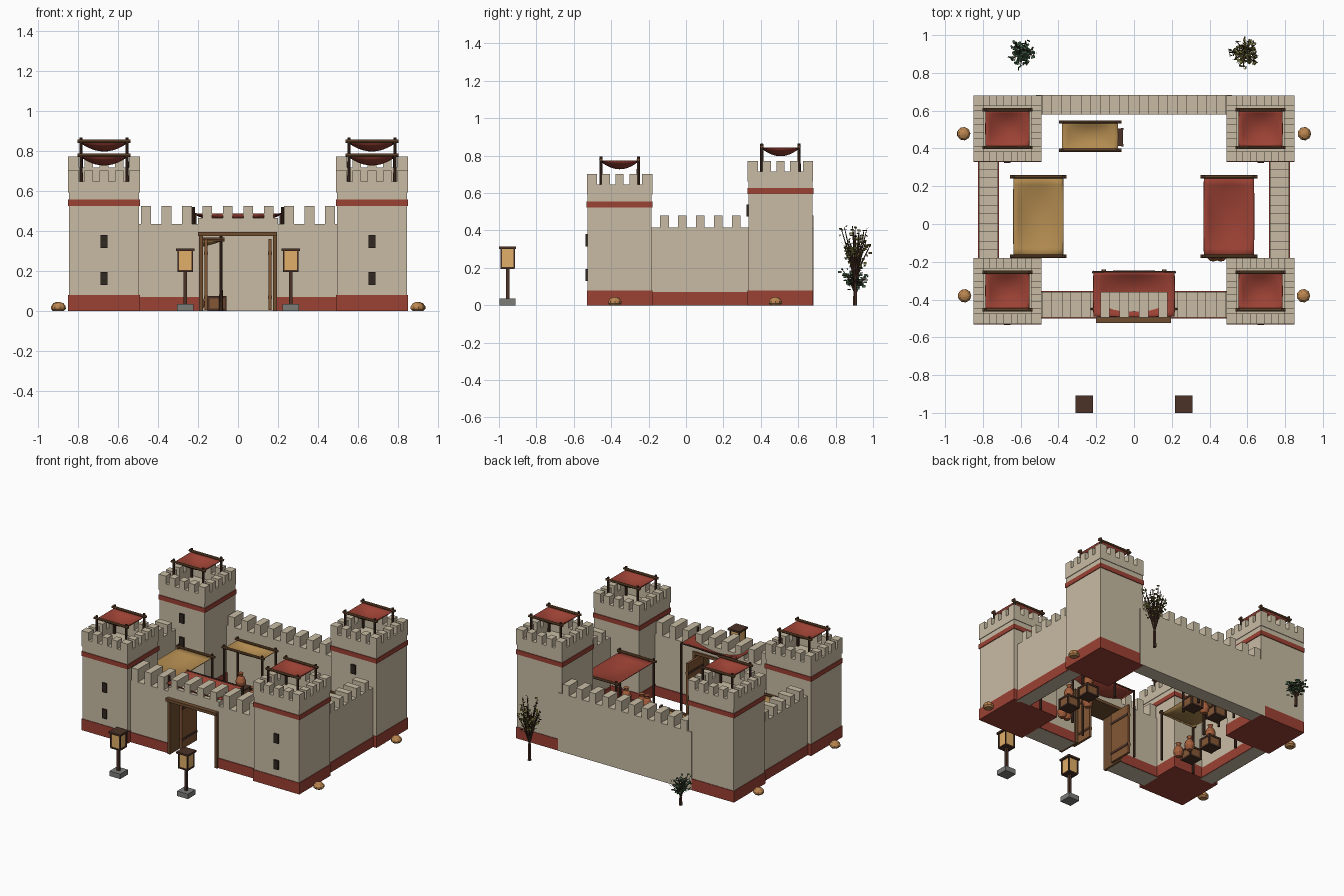
import bpy, bmesh, math, random
from mathutils import Vector, Matrix

if "Cube" in bpy.data.objects:
    bpy.data.objects.remove(bpy.data.objects["Cube"])
random.seed(4)

def mat(name, r, g, b):
    m = bpy.data.materials.new(name)
    m.diffuse_color = (r, g, b, 1)
    m.use_nodes = True
    m.node_tree.nodes["Principled BSDF"].inputs["Base Color"].default_value = m.diffuse_color
    return m

STONE = mat("sandstone", .58, .50, .37)
RED = mat("red_paint", .33, .053, .034)
WOOD = mat("dark_wood", .07, .032, .02)
BEAM = mat("beam_wood", .16, .075, .03)
DOOR = mat("door_wood", .23, .095, .035)
OCHRE = mat("ochre_cloth", .45, .26, .08)
CLAY = mat("clay", .38, .115, .045)
STRAW = mat("straw", .5, .24, .08)
GLOW = mat("lantern_paper", .75, .43, .14)
GREY = mat("grey_stone", .2, .2, .19)
DARK = mat("slit_dark", .03, .02, .015)
GREEN = mat("green_leaf", .045, .10, .05)
OLIVE = mat("olive_leaf", .15, .14, .035)

def finish(name, bm, m):
    me = bpy.data.meshes.new(name)
    bm.to_mesh(me)
    bm.free()
    ob = bpy.data.objects.new(name, me)
    bpy.context.collection.objects.link(ob)
    me.materials.append(m)
    return ob

def boxes(name, m, items):
    """one object from boxes given as x0,x1,y0,y1,z0,z1"""
    bm = bmesh.new()
    for x0, x1, y0, y1, z0, z1 in items:
        bmesh.ops.create_cube(bm, size=1, matrix=Matrix.Translation(((x0+x1)/2, (y0+y1)/2, (z0+z1)/2))
                              @ Matrix.Diagonal((abs(x1-x0), y1-y0, z1-z0, 1)))
    return finish(name, bm, m)

def rods(name, m, items, n=8):
    """tapered rods given as start, end, r0, r1"""
    bm = bmesh.new()
    for a, b, r0, r1 in items:
        a, b = Vector(a), Vector(b)
        d = b - a
        bmesh.ops.create_cone(bm, cap_ends=True, segments=n, radius1=r0, radius2=r1, depth=d.length,
            matrix=Matrix.Translation((a+b)/2) @ d.to_track_quat('Z', 'Y').to_matrix().to_4x4())
    return finish(name, bm, m)

def lathe(name, m, prof, loc, n=12):
    bm = bmesh.new()
    rings = [[bm.verts.new((loc[0]+r*math.cos(2*math.pi*i/n), loc[1]+r*math.sin(2*math.pi*i/n), loc[2]+z))
              for i in range(n)] for r, z in prof]
    for p, q in zip(rings, rings[1:]):
        for i in range(n):
            bm.faces.new((p[i], p[(i+1) % n], q[(i+1) % n], q[i]))
    bm.faces.new(rings[0][::-1])
    bm.faces.new(rings[-1])
    return finish(name, bm, m)

def cloth(name, m, x0, x1, y0, y1, z, sag, n=10):
    """sheet hung by its edges, sagging in the middle"""
    bm = bmesh.new()
    bmesh.ops.create_grid(bm, x_segments=n, y_segments=n, size=1)
    for v in bm.verts:
        u, w = v.co.x, v.co.y
        v.co = ((x0+x1)/2 + u*(x1-x0)/2, (y0+y1)/2 + w*(y1-y0)/2, z - sag*(1-u*u)*(1-w*w))
    for f in bm.faces:
        f.smooth = True
    ob = finish(name, bm, m)
    s = ob.modifiers.new("thickness", 'SOLIDIFY')
    s.thickness = .005

def canopy(name, m, x0, x1, y0, y1, zb, zt, sag):
    """four posts, two rails along x and a hanging cloth"""
    rods(name+"_posts", WOOD, [((x, y, zb), (x, y, zt), .009, .008) for x in (x0, x1) for y in (y0, y1)])
    rods(name+"_rails", BEAM, [((x0-.018, y, zt-.018), (x1+.018, y, zt-.018), .009, .009) for y in (y0, y1)])
    cloth(name+"_cloth", m, x0, x1, y0, y1, zt-.022, sag)

# corner towers
HX, HY = .18, .175
def tower(name, cx, cy, lift, slits):
    def blk(g, z0, z1):
        return (cx-HX+g, cx+HX-g, cy-HY+g, cy+HY-g, z0, z1)
    b = .524 + lift
    boxes(name+"_base", RED, [blk(0, 0, .08)])
    boxes(name+"_body", STONE, [blk(.004, .002, b+.07)])
    boxes(name+"_band", RED, [blk(-.001, b, b+.032)])
    z0, z1, z2, t = b+.068, b+.122, b+.178, .055
    ring = [(cx-HX, cx+HX, cy-HY, cy-HY+t, z0, z1), (cx-HX, cx+HX, cy+HY-t, cy+HY, z0, z1),
            (cx-HX, cx-HX+t, cy-HY+t, cy+HY-t, z0, z1), (cx+HX-t, cx+HX, cy-HY+t, cy+HY-t, z0, z1)]
    for i in range(5):
        for j in range(5):
            if i in (0, 4) or j in (0, 4):
                hx = .0275 if i in (0, 4) else .022
                hy = .0275 if j in (0, 4) else .022
                mx, my = cx + (i-2)*(HX-.0275)/2, cy + (j-2)*(HY-.0275)/2
                ring.append((mx-hx, mx+hx, my-hy, my+hy, z1, z2))
    boxes(name+"_parapet", STONE, ring)
    boxes(name+"_slits", DARK, [(cx-.017, cx+.017, cy-HY-.006, cy-HY+.02, z, z+.065) for z in slits])
    canopy(name+"_canopy", RED, cx-.115, cx+.115, cy-.1, cy+.1, b+.06, b+.272, .042)

for s, side in ((-1, "left"), (1, "right")):
    tower("front_tower_"+side, s*.67, -.355, 0, (.13, .315))
    tower("back_tower_"+side, s*.67, .505, .07, (.31, .475))

# curtain walls with solid merlons
def merlons(c0, c1, n, w):
    return [(c0+(c1-c0)*i/(n-1)-w/2, c0+(c1-c0)*i/(n-1)+w/2) for i in range(n)]

F0, F1 = -.495, -.36
boxes("front_wall", STONE, [(-.5, -.19, F0, F1, 0, .435), (.19, .5, F0, F1, 0, .435), (-.19, .19, F0, F1, .385, .435),
                            (-.2, .2, F0, F1, .435, .465)])
boxes("front_wall_merlons", STONE, [(a, b, F0, F1, .435, .525) for a, b in merlons(-.46, .46, 10, .049)])
boxes("front_wall_base", RED, [(s*.19, s*.5, F0-.006, F1+.006, .001, .07) for s in (-1, 1)])
boxes("back_wall", STONE, [(-.52, .52, .58, .682, 0, .41)])
boxes("back_wall_merlons", STONE, [(a, b, .58, .682, .41, .48) for a, b in merlons(-.46, .46, 10, .05)])
for s, side in ((-1, "left"), (1, "right")):
    xa, xb = sorted((s*.72, s*.82))
    boxes("side_wall_"+side, STONE, [(xa, xb, -.2, .35, 0, .415)])
    boxes("side_wall_merlons_"+side, STONE, [(xa, xb, a, b, .415, .48) for a, b in merlons(-.115, .268, 5, .046)])
    boxes("side_wall_base_"+side, RED, [(xa-.005, xb+.005, -.2, .35, .001, .07)])

# gate frame, open doors and awning
boxes("gate_frame", BEAM, [(-.195, -.175, -.51, -.35, 0, .38), (.175, .195, -.51, -.35, 0, .38),
                           (-.2, .195, -.525, -.35, .375, .395)])
for s, side in ((-1, "left"), (1, "right")):
    boxes("gate_door_"+side, DOOR, [(s*.16-.008, s*.16+.008, -.41, -.24, .005, .36)])
    boxes("door_straps_"+side, WOOD, [(s*.16-.011, s*.16+.011, -.41, -.24, z, z+.018) for z in (.06, .28)])
rods("awning_posts", WOOD, [((s*.222, y, .36), (s*.222, y, .52), .008, .007) for s in (-1, 1) for y in (-.45,)]
     + [((s*.215, -.255, 0), (s*.215, -.255, .49), .008, .007) for s in (-1, 1)])
rods("awning_rail", WOOD, [((-.215, -.253, .483), (.215, -.253, .483), .005, .005)])
cloth("awning_cloth", RED, -.215, .215, -.49, -.25, .486, .055)

# market stalls
canopy("left_stall", OCHRE, -.638, -.375, -.17, .25, 0, .365, .04)
canopy("right_stall", RED, .37, .635, -.17, .25, 0, .365, .04)
canopy("back_stall", OCHRE, -.38, -.085, .39, .54, 0, .375, .03)

def crate(name, x, y, w, d, h):
    boxes(name, DOOR, [(x-w/2, x+w/2, y-d/2, y+d/2, .006, h-.008)])
    boxes(name+"_trim", WOOD, [(x-w/2-.004, x+w/2+.004, y-d/2-.004, y+d/2+.004, z, z+.012) for z in (0, h-.012)]
          + [(x+i*w/2-.006, x+i*w/2+.006, y+j*d/2-.006, y+j*d/2+.006, 0, h) for i in (-1, 1) for j in (-1, 1)])

POT = [(.018, 0), (.032, .022), (.034, .042), (.024, .066), (.013, .078), (.014, .09), (.019, .097)]
for n, (x, y) in enumerate([(-.105, .46), (-.3, .46), (-.52, -.05), (-.52, .14), (.5, -.05), (.5, .14)]):
    crate("crate_%d" % n, x, y, .085, .085, .075)
for n, (x, y, z) in enumerate([(-.2, .46, 0), (-.3, .46, .075), (-.43, -.07, 0), (-.43, .04, 0), (-.52, .14, .075),
                               (.42, -.165, 0), (.46, -.165, 0), (.5, -.05, .075), (.42, .04, 0), (.5, .14, .075)]):
    lathe("clay_pot_%d" % n, CLAY, POT, (x, y, z))

# woven baskets outside the towers
for n, (x, y) in enumerate([(-.902, .478), (.902, .478), (-.897, -.38), (.897, -.38)]):
    lathe("basket_%d" % n, STRAW, [(.026, 0), (.036, .01), (.035, .023), (.024, .038), (.008, .044)], (x, y, 0), 9)

# lantern posts
for s, side in ((-1, "left"), (1, "right")):
    x, y = s*.264, -.954
    boxes("lantern_foot_"+side, GREY, [(x-.042, x+.042, y-.042, y+.042, 0, .035)])
    boxes("lantern_post_"+side, WOOD, [(x-.009, x+.009, y-.009, y+.009, .03, .2)])
    boxes("lantern_light_"+side, GLOW, [(x-.033, x+.033, y-.033, y+.033, .203, .3)])
    boxes("lantern_frame_"+side, WOOD, [(x-.046, x+.046, y-.046, y+.046, .3, .313), (x-.038, x+.038, y-.038, y+.038, .195, .204)]
          + [(x+i*.035-.004, x+i*.035+.004, y+j*.035-.004, y+j*.035+.004, .2, .302) for i in (-1, 1) for j in (-1, 1)])

# shrubs: fanned branches carrying small leaves
def shrub(name, m, x, y, trunk, top, r, count, leaves):
    c = Vector((x, y, 0))
    fork = c + Vector((0, 0, trunk))
    br, bm = [(c, fork, .012, .009)], bmesh.new()
    for i in range(count):
        a = i*2.4
        q = r*math.sqrt((i+.5)/count)
        tip = c + Vector((q*math.cos(a), q*math.sin(a), top - (top-trunk)*.45*random.random()))
        mid = fork.lerp(tip, .5) + Vector((0, 0, .02))
        br += [(fork, mid, .005, .004), (mid, tip, .004, .002)]
        for k in range(leaves):
            p = fork.lerp(tip, random.uniform(.45, 1)) + Vector([random.uniform(-.018, .018) for _ in "xyz"])
            rot = Matrix.Rotation(random.random()*6.3, 4, 'Z') @ Matrix.Rotation(random.random()*3, 4, 'X')
            bmesh.ops.create_grid(bm, x_segments=1, y_segments=1, size=1,
                matrix=Matrix.Translation(p) @ rot @ Matrix.Diagonal((.009, .006, 1, 1)))
    rods(name+"_branches", WOOD, br, 5)
    finish(name+"_leaves", bm, m)

shrub("small_shrub", GREEN, -.592, .905, .06, .19, .07, 16, 11)
shrub("tall_shrub", OLIVE, .588, .905, .12, .43, .085, 20, 9)
